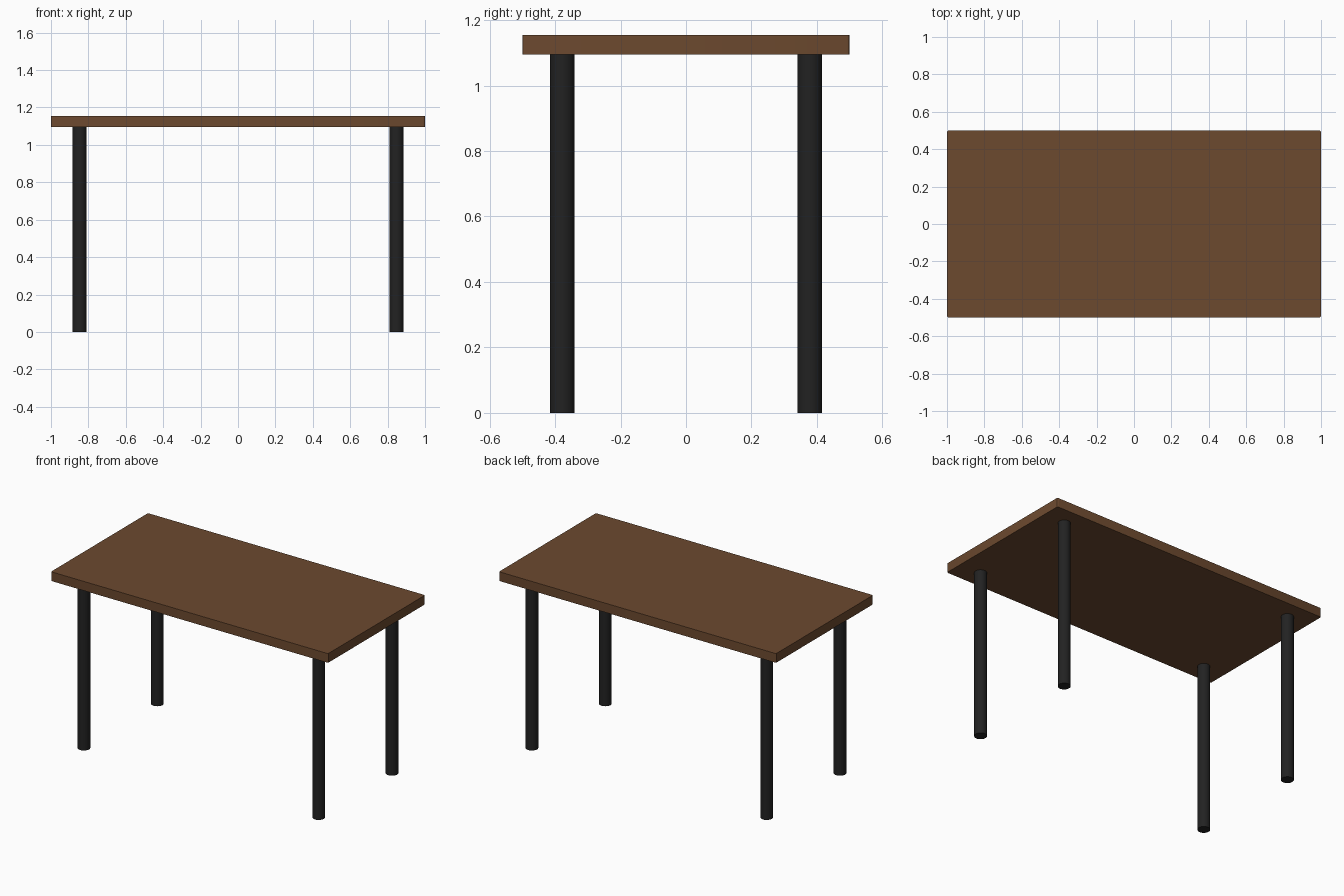
import bpy
import bmesh

cube = bpy.data.objects.get("Cube")
if cube:
    bpy.data.objects.remove(cube, do_unlink=True)


def make_material(name, color):
    mat = bpy.data.materials.new(name)
    mat.use_nodes = True
    mat.diffuse_color = color
    mat.node_tree.nodes["Principled BSDF"].inputs["Base Color"].default_value = color
    return mat


wood = make_material("brown wood", (0.15, 0.067, 0.028, 1))
metal = make_material("black metal", (0.016, 0.016, 0.016, 1))

TOP_Z, TOP_THICK = 1.155, 0.06
LEG_X, LEG_Y, LEG_RADIUS = 0.847, 0.378, 0.0375
LEG_HEIGHT = TOP_Z - TOP_THICK / 4

# Tabletop slab with softened upright corners
bpy.ops.mesh.primitive_cube_add(size=1, location=(0, 0, TOP_Z - TOP_THICK / 2))
top = bpy.context.object
top.name = "tabletop"
top.data.materials.append(wood)
bm = bmesh.new()
bm.from_mesh(top.data)
bmesh.ops.scale(bm, vec=(2, 1, TOP_THICK), verts=bm.verts)
corners = [e for e in bm.edges
           if abs(e.verts[0].co.z - e.verts[1].co.z) > TOP_THICK / 2]
bmesh.ops.bevel(bm, geom=corners, offset=0.01, segments=3, profile=0.5,
                affect='EDGES')
bm.to_mesh(top.data)
bm.free()
bpy.ops.object.shade_smooth_by_angle()

# Four round legs, set into the underside of the top
for y_name, y in (("front", -LEG_Y), ("back", LEG_Y)):
    for x_name, x in (("right", -LEG_X), ("left", LEG_X)):
        bpy.ops.mesh.primitive_cylinder_add(
            vertices=32, radius=LEG_RADIUS, depth=LEG_HEIGHT,
            location=(x, y, LEG_HEIGHT / 2))
        leg = bpy.context.object
        leg.name = f"{y_name}_{x_name}_leg"
        leg.data.materials.append(metal)
        bpy.ops.object.shade_smooth_by_angle()
